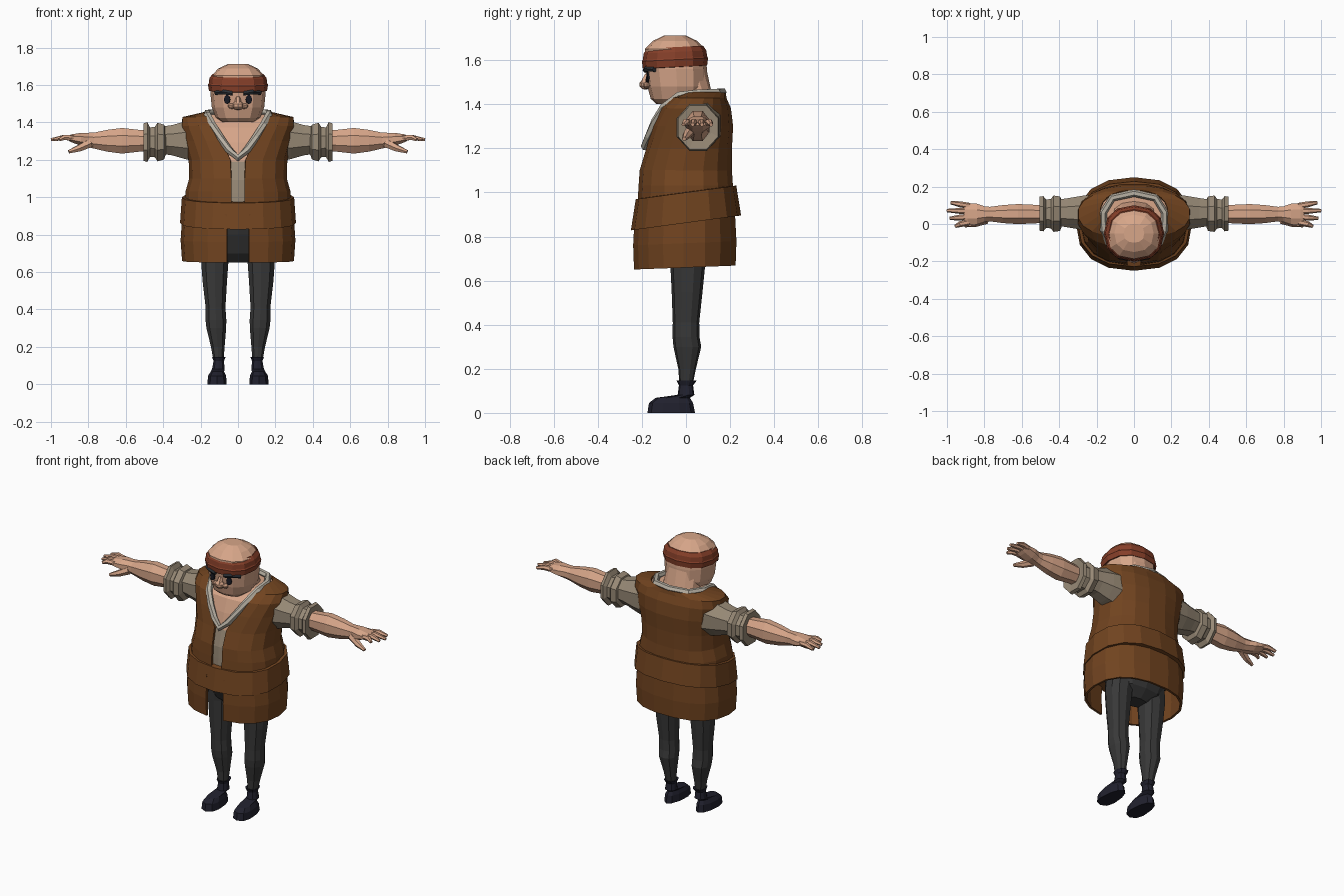
import bpy, bmesh, math
from mathutils import Vector

cube = bpy.data.objects.get("Cube")
if cube:
    bpy.data.objects.remove(cube, do_unlink=True)


def material(name, r, g, b):
    m = bpy.data.materials.new(name)
    m.use_nodes = True
    m.diffuse_color = (r, g, b, 1)
    m.node_tree.nodes["Principled BSDF"].inputs["Base Color"].default_value = (r, g, b, 1)
    return m


SKIN = material("skin", .68, .38, .25)
BROWN = material("brown leather", .165, .057, .014)
RED = material("rust red", .24, .05, .022)
DARK = material("charcoal cloth", .04, .04, .04)
BOOT = material("dark navy", .015, .015, .027)
SHIRT = material("beige linen", .31, .25, .18)
TRIM = material("pale trim", .48, .44, .37)
BROW = material("slate brow", .025, .03, .037)
EYE = material("eye black", .008, .009, .015)


def power(v, p):
    return math.copysign(abs(v) ** p, v)


def ring(z, cy, rx, ry, cx=0, n=12, p=.85, gap=0, tilt=0, taper=0):
    """Horizontal rounded ring starting at the front, with an optional front gap."""
    a0 = math.asin(min(1, (gap / rx) ** (1 / p))) if gap else 0
    step = (2 * math.pi - 2 * a0) / (n - 1 if gap else n)
    pts = []
    for i in range(n):
        a = a0 + i * step
        x, y = power(math.sin(a), p), -power(math.cos(a), p)
        pts.append(Vector((cx + rx * x * (1 - taper * y), cy + ry * y, z + tilt * (cy + ry * y))))
    return pts


def side_ring(x, cy, cz, ry, rz, n=8):
    """Upright ring around the arm axis."""
    turn = [(i + .5) * 2 * math.pi / n for i in range(n)]
    return [Vector((x, cy + ry * math.cos(a), cz + rz * math.sin(a))) for a in turn]


def skin(name, rings, mat, side=1, closed=True, caps=True, loop=False, thick=0):
    """Bridge a list of rings into one object."""
    bm = bmesh.new()
    rows = [[bm.verts.new((p.x * side, p.y, p.z)) for p in r] for r in rings]
    n = len(rows[0])
    pairs = list(zip(rows, rows[1:])) + ([(rows[-1], rows[0])] if loop else [])
    for a, b in pairs:
        for i in range(n if closed else n - 1):
            j = (i + 1) % n
            bm.faces.new((a[i], a[j], b[j], b[i]))
    if caps and closed and not loop:
        bm.faces.new(rows[0])
        bm.faces.new(rows[-1])
    bmesh.ops.recalc_face_normals(bm, faces=bm.faces)
    me = bpy.data.meshes.new(name)
    bm.to_mesh(me)
    bm.free()
    me.materials.append(mat)
    ob = bpy.data.objects.new(name, me)
    bpy.context.collection.objects.link(ob)
    if thick:
        mod = ob.modifiers.new("thickness", 'SOLIDIFY')
        mod.thickness = thick
        mod.offset = 0
    return ob


def tube(name, path, radii, mat, side=1, n=6, loop=False, flat=1):
    """Faceted tube through a path."""
    pts = [Vector(p) for p in path]
    rings = []
    for i, p in enumerate(pts):
        before = pts[i - 1] if i or loop else p
        after = pts[(i + 1) % len(pts)] if loop or i < len(pts) - 1 else p
        t = (after - before).normalized()
        u = t.cross(Vector((0, 0, 1))).normalized()
        v = u.cross(t)
        r = radii[i] if isinstance(radii, list) else radii
        angles = [k * 2 * math.pi / n for k in range(n)]
        rings.append([p + u * r * math.cos(a) + v * r * flat * math.sin(a) for a in angles])
    return skin(name, rings, mat, side, loop=loop)


def blob(name, loc, scale, mat):
    bpy.ops.mesh.primitive_uv_sphere_add(segments=8, ring_count=5, radius=1, location=loc)
    ob = bpy.context.object
    ob.name, ob.scale = name, scale
    ob.data.materials.append(mat)
    return ob


# Torso: open-fronted tunic over a shirt and a bare chest
tunic = [(.94, 0, .28, .215, .035), (1.03, 0, .275, .21, .035), (1.1, 0, .255, .205, .035),
         (1.2, .015, .258, .19, .04), (1.3, .03, .278, .18, .085), (1.38, .04, .298, .16, .13),
         (1.425, .055, .295, .125, .155), (1.45, .06, .18, .115, .155)]
skin("tunic", [ring(z, cy, rx, ry, n=18, gap=g) for z, cy, rx, ry, g in tunic],
     BROWN, closed=False, thick=.012)
inner = [ring(z - .008, cy, rx * .95, ry * .95, n=16) for z, cy, rx, ry, g in tunic]
skin("undershirt", inner[:4], SHIRT)
skin("chest", inner[3:], SKIN)

# Collar trim running down to the V
half = [(.05, -.168, 1.255), (.095, -.14, 1.32), (.135, -.1, 1.385), (.163, -.03, 1.44),
        (.165, .06, 1.45), (.115, .14, 1.452)]
collar = [(0, -.185, 1.21)] + half + [(0, .165, 1.455)] + [(-x, y, z) for x, y, z in half[::-1]]
tube("collar", collar, .02, TRIM, loop=True)

# Belt and split skirt
skin("belt", [ring(z, 0, rx, ry, n=16, tilt=.135) for z, rx, ry in
              ((.865, .27, .2), (.862, .31, .25), (1.0, .3, .228), (1.003, .265, .2))], BROWN)
skin("skirt", [ring(z, -.005, rx, ry, n=18, gap=.058, tilt=.04) for z, rx, ry in
               ((.66, .292, .226), (.77, .3, .23), (.92, .29, .222))],
     BROWN, closed=False, thick=.014)
skin("hips", [ring(*r) for r in ((.65, .01, .07, .05), (.7, .01, .17, .1),
                                 (.8, 0, .21, .14), (.92, 0, .24, .18))], DARK)

# Head, neck and headband
skin("neck", [ring(*r) for r in ((1.38, .05, .13, .1), (1.45, .03, .115, .087),
                                 (1.55, -.02, .11, .115))], SKIN)
skin("head", [ring(*r) for r in ((1.402, -.06, .085, .075), (1.425, -.042, .118, .118),
                                 (1.48, -.04, .14, .135), (1.56, -.045, .148, .14),
                                 (1.65, -.05, .142, .137), (1.688, -.05, .105, .1),
                                 (1.712, -.05, .055, .05))], SKIN)
skin("headband", [ring(z, -.05, rx, ry, tilt=.05) for z, rx, ry in
                  ((1.57, .142, .135), (1.572, .155, .146), (1.605, .161, .15),
                   (1.612, .156, .146), (1.64, .153, .142), (1.662, .135, .128))], RED)

# Face
blob("nose", (0, -.184, 1.49), (.032, .028, .024), SKIN)
tube("nose_bridge", [(0, -.175, 1.535), (0, -.19, 1.495)], [.012, .02], SKIN)
for s, label in ((1, "left"), (-1, "right")):
    blob(label + "_nostril", (.033 * s, -.178, 1.487), (.021, .016, .015), SKIN)
    bpy.ops.mesh.primitive_cylinder_add(vertices=8, radius=1, depth=2, location=(.058 * s, -.173, 1.523),
                                        rotation=(math.radians(84), 0, math.radians(11 * s)))
    eye = bpy.context.object
    eye.name, eye.scale = label + "_eye", (.017, .025, .0045)
    eye.data.materials.append(EYE)
    tube(label + "_eyebrow", [(.03, -.184, 1.555), (.075, -.175, 1.563), (.12, -.142, 1.558)],
         [.013, .015, .012], BROW, s)

# Arms: sleeve, rolled cuff, forearm and hand
for s, label in ((1, "left"), (-1, "right")):
    sleeve = ((.22, .105, .125), (.28, .098, .11), (.35, .085, .088), (.43, .072, .075))
    skin(label + "_sleeve", [side_ring(x, .06, 1.305, a, b) for x, a, b in sleeve], SHIRT, s)
    cuff = ((.385, .07, .07), (.395, .1, .1), (.43, .105, .112), (.445, .085, .088),
            (.47, .082, .085), (.485, .102, .115), (.505, .098, .108), (.5, .065, .065))
    skin(label + "_cuff", [side_ring(x, .055, 1.295, a, b) for x, a, b in cuff], SHIRT, s)
    arm = ((.42, .05, .055), (.52, .053, .062), (.62, .058, .074), (.7, .052, .063),
           (.77, .042, .046), (.8, .045, .042), (.84, .06, .037), (.89, .064, .023), (.91, .058, .013))
    skin(label + "_forearm", [side_ring(x, .053, 1.302 + max(0, x - .76) * .1, a, b)
                              for x, a, b in arm], SKIN, s)
    for i, reach in enumerate((.955, .985, 1.0, .98)):
        y0, y1 = .01 + i * .029, -.012 + i * .042
        tube(f"{label}_finger_{i + 1}", [(.88, y0, 1.316), (.93, (y0 + y1) / 2, 1.32), (reach, y1, 1.308)],
             [.016, .016, .009], SKIN, s)
    tube(label + "_thumb", [(.79, .025, 1.29), (.85, .004, 1.262), (.905, -.008, 1.243)],
         [.025, .02, .01], SKIN, s)

    # Legs and boots
    leg = ((.12, .104, 0, .027, .029), (.2, .108, .005, .038, .04), (.3, .116, .006, .055, .063),
           (.345, .118, 0, .058, .061), (.41, .12, 0, .055, .06), (.55, .124, .005, .068, .07),
           (.67, .124, .008, .077, .079), (.8, .1, .01, .095, .09))
    skin(label + "_leg", [ring(z, cy, rx, ry, cx, n=10) for z, cx, cy, rx, ry in leg], DARK, s)
    boot = ((0, .112, -.067, .05, .108, .2), (.045, .112, -.068, .047, .1, .2),
            (.068, .11, -.06, .035, .078, .2), (.082, .105, 0, .035, .038, 0),
            (.125, .103, 0, .029, .032, 0), (.147, .102, .003, .039, .046, 0),
            (.143, .102, .003, .027, .03, 0))
    skin(label + "_boot", [ring(z, cy, rx, ry, cx, n=10, taper=t)
                           for z, cx, cy, rx, ry, t in boot], BOOT, s)
